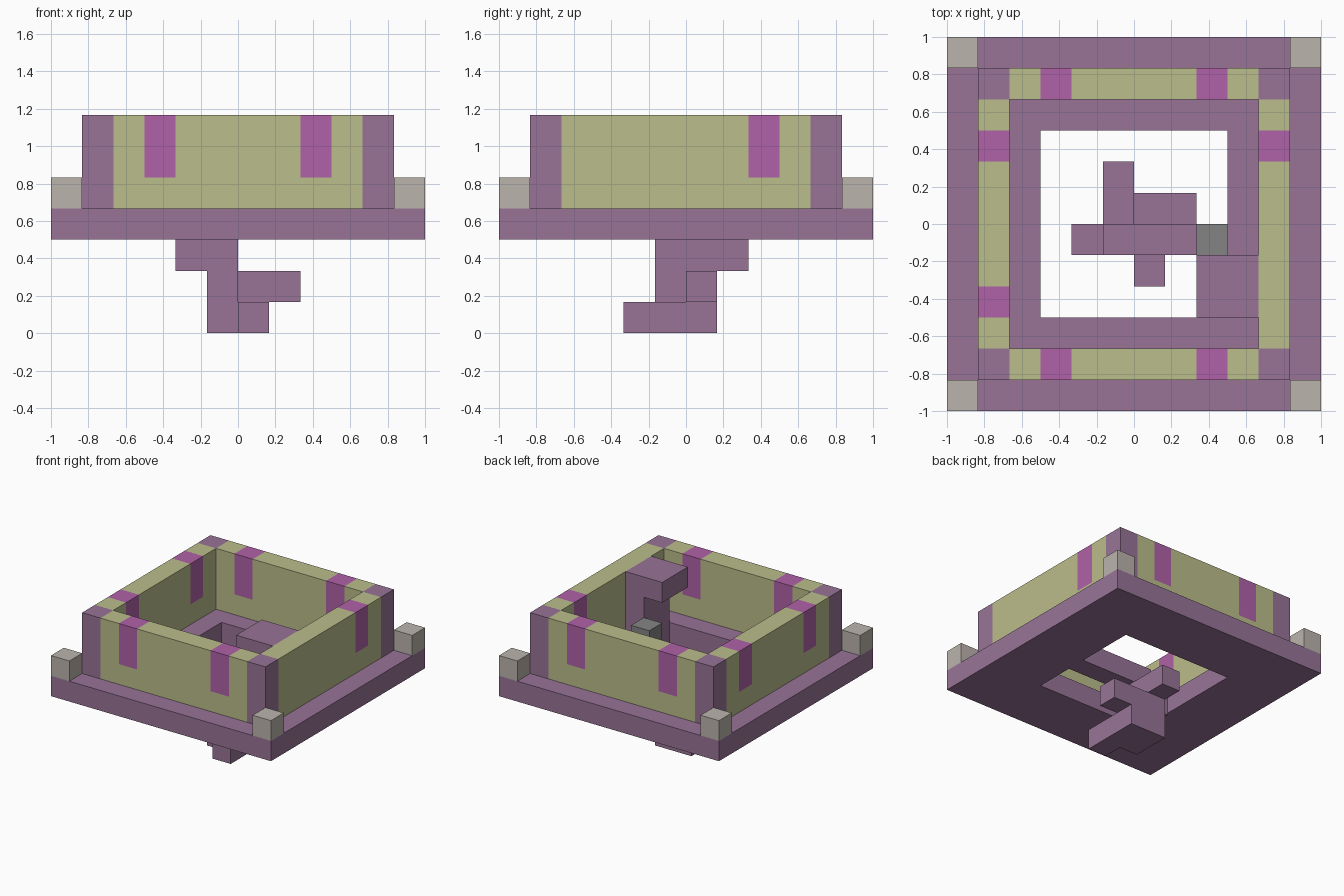
import bpy, bmesh, math
from mathutils import Vector

cube = bpy.data.objects.get("Cube")
if cube:
    bpy.data.objects.remove(cube, do_unlink=True)

U = 1 / 6  # edge length of one block


def linear(c):
    c /= 255
    return c / 12.92 if c <= 0.04045 else ((c + 0.055) / 1.055) ** 2.4


def material(name, *rgb):
    mat = bpy.data.materials.new(name)
    color = [linear(c) for c in rgb] + [1]
    mat.diffuse_color = color
    mat.use_nodes = True
    bsdf = next(n for n in mat.node_tree.nodes if n.type == 'BSDF_PRINCIPLED')
    bsdf.inputs["Base Color"].default_value = color
    return mat


PURPLE = material("dusty purple", 152, 116, 151)
OLIVE = material("pale olive", 187, 189, 139)
MAGENTA = material("magenta", 176, 98, 168)
STONE = material("warm grey", 187, 180, 172)
GREY = material("mid grey", 132, 132, 132)


def box(lo, hi):
    """All block cells from corner lo up to, but not including, corner hi."""
    return {(x, y, z) for x in range(lo[0], hi[0])
            for y in range(lo[1], hi[1]) for z in range(lo[2], hi[2])}


def build(name, cells, mats, rule=lambda cell: 0):
    """Skin a set of cells with outer faces only, coloured by a rule."""
    bm = bmesh.new()
    for cell in cells:
        for axis in range(3):
            for side in (-1, 1):
                n = Vector((0, 0, 0))
                n[axis] = side
                if tuple(int(c + d) for c, d in zip(cell, n)) in cells:
                    continue
                a, b = Vector((0, 0, 0)), Vector((0, 0, 0))
                a[(axis + 1) % 3] = 0.5
                b[(axis + 2) % 3] = 0.5 * side
                mid = Vector(cell) + Vector((0.5, 0.5, 0.5)) + n / 2
                quad = (mid - a - b, mid + a - b, mid + a + b, mid - a + b)
                face = bm.faces.new([bm.verts.new(p * U) for p in quad])
                face.material_index = rule(cell)
    bmesh.ops.remove_doubles(bm, verts=bm.verts, dist=0.001)
    bmesh.ops.dissolve_limit(bm, angle_limit=math.radians(1), verts=bm.verts,
                             edges=bm.edges, delimit={'MATERIAL'})
    mesh = bpy.data.meshes.new(name)
    bm.to_mesh(mesh)
    bm.free()
    for mat in mats:
        mesh.materials.append(mat)
    obj = bpy.data.objects.new(name, mesh)
    bpy.context.collection.objects.link(obj)


# Square base plate with a central opening
build("base_plate", box((-6, -6, 3), (6, 6, 4)) - box((-3, -3, 3), (3, 3, 4)), [PURPLE])


# Walls with corner posts and hanging stripes
def wall_color(cell):
    x, y, z = cell
    ends = (-5, 4)
    if x in ends and y in ends:
        return 1
    along = x if y in ends else y
    plain = x == 4 and y == -3  # this spot meets the inner pillar
    return 2 if z >= 5 and along in (-3, 2) and not plain else 0


build("walls", box((-5, -5, 4), (5, 5, 7)) - box((-4, -4, 4), (4, 4, 7)),
      [OLIVE, PURPLE, MAGENTA], wall_color)

# Small blocks on the plate corners
for x, side in ((-6, "right"), (5, "left")):
    for y, end in ((-6, "front"), (5, "back")):
        build(f"corner_block_{end}_{side}", box((x, y, 4), (x + 1, y + 1, 5)), [STONE])

# Inner pillar with an overhanging top
build("pillar", box((3, -3, 4), (4, -1, 7)) | box((2, -3, 6), (3, -1, 7)), [PURPLE])

# Grey block at the end of the bridge
build("grey_block", box((2, -1, 4), (3, 0, 5)), [GREY])

# Bridge across the opening and the branching stem below it
stem = box((-1, -1, 0), (0, 0, 4)) | box((-1, 0, 0), (0, 1, 3))
bridge = box((0, -1, 3), (3, 0, 4))
upper_branches = box((-1, 1, 2), (0, 2, 3)) | box((-2, -1, 2), (-1, 0, 3))
side_branch = box((0, 0, 1), (2, 1, 2))
foot = box((0, -2, 0), (1, 1, 1))
build("branching_stem", stem | bridge | upper_branches | side_branch | foot, [PURPLE])
